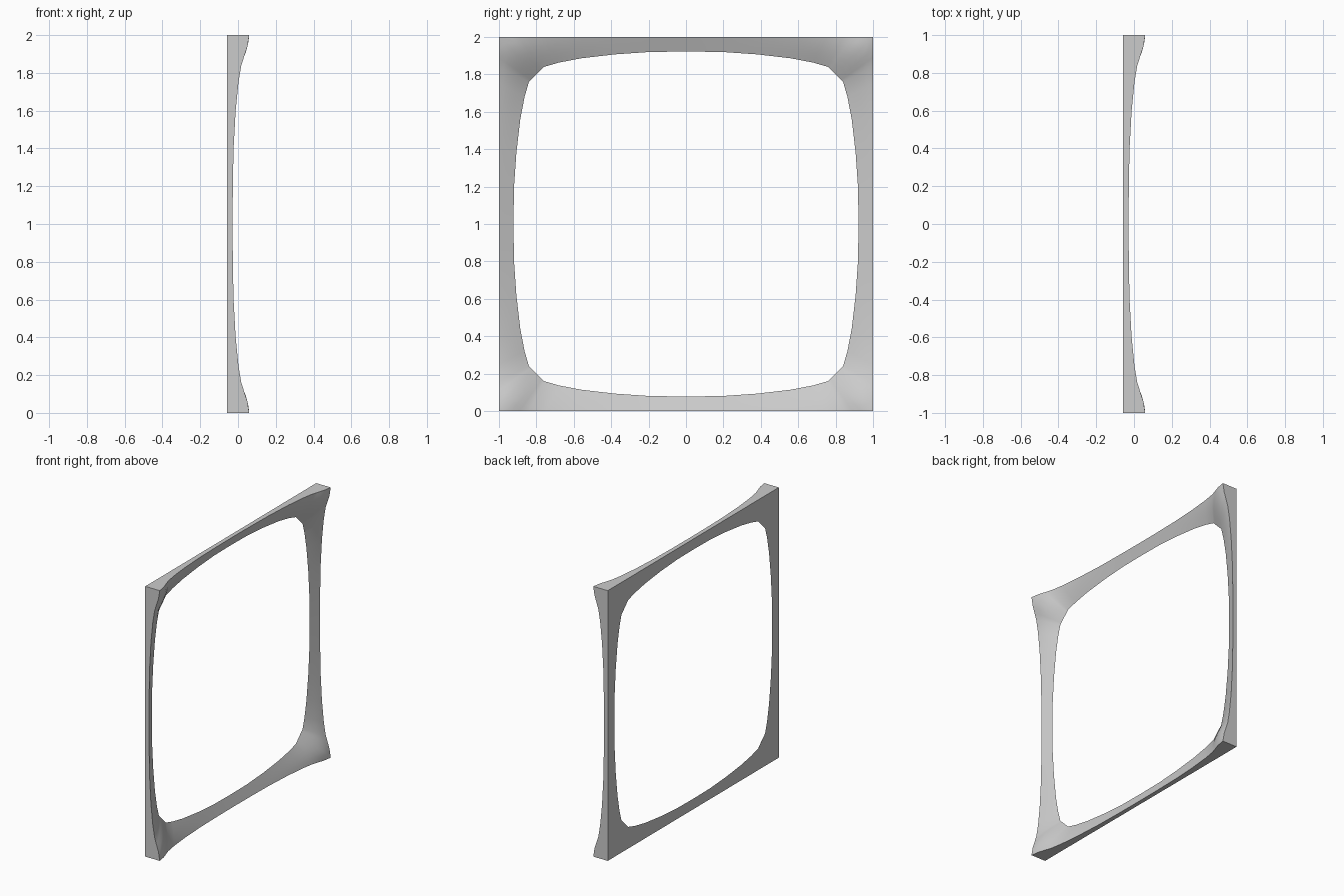
import bpy, bmesh, math

cube = bpy.data.objects.get("Cube")
if cube:
    bpy.data.objects.remove(cube, do_unlink=True)

mat = bpy.data.materials.new("light grey")
mat.use_nodes = True
grey = (0.6, 0.6, 0.6, 1)
mat.diffuse_color = grey
mat.node_tree.nodes["Principled BSDF"].inputs["Base Color"].default_value = grey

BACK = -0.0595
ROWS = 6
# Stations from mid-side to corner: outer position, outer depth, opening point
STATIONS = [
    (0.0, 0.031, 0.0, 0.922), (0.2, 0.032, 0.19, 0.92),
    (0.4, 0.036, 0.38, 0.907), (0.6, 0.047, 0.56, 0.886),
    (0.75, 0.062, 0.68, 0.863), (0.84, 0.077, 0.76, 0.84),
    (0.89, 0.093, 0.77, 0.83), (0.935, 0.108, 0.78, 0.82),
    (1.0, 0.119, 0.80, 0.80),
]


def section(station):
    """Loop of (along, outward, x): back edge, outer rim, then down to the opening."""
    s, depth, si, oi = station
    loop = [(s, 1.0, BACK)]
    for i in range(ROWS + 1):
        u = 1 - i / ROWS
        bulge = math.sin(u * math.pi / 2)      # corners level off near the rim
        k = s ** 4
        rise = u * (1 - k) + bulge * k
        loop.append((si + (s - si) * u, oi + (1 - oi) * u, BACK + depth * rise))
    return loop


# One full side, mirrored about its middle, then turned four times
half = [section(st) for st in STATIONS]
side = [[(-a, o, x) for a, o, x in sec] for sec in half[:0:-1]] + half[:-1]

bm = bmesh.new()
rings = []
for q in range(4):
    c, s = (1, 0, -1, 0)[q], (0, 1, 0, -1)[q]
    for sec in side:
        rings.append([bm.verts.new((x, a * c + o * s, 1 - a * s + o * c))
                      for a, o, x in sec])
for r0, r1 in zip(rings, rings[1:] + rings[:1]):
    n = len(r0)
    for j in range(n):
        k = (j + 1) % n
        bm.faces.new((r0[j], r0[k], r1[k], r1[j]))
bmesh.ops.recalc_face_normals(bm, faces=bm.faces)

mesh = bpy.data.meshes.new("square_frame")
bm.to_mesh(mesh)
bm.free()
mesh.materials.append(mat)
frame = bpy.data.objects.new("square_frame", mesh)
bpy.context.collection.objects.link(frame)
bpy.context.view_layer.objects.active = frame
frame.select_set(True)
bpy.ops.object.shade_smooth_by_angle(angle=math.radians(30))
